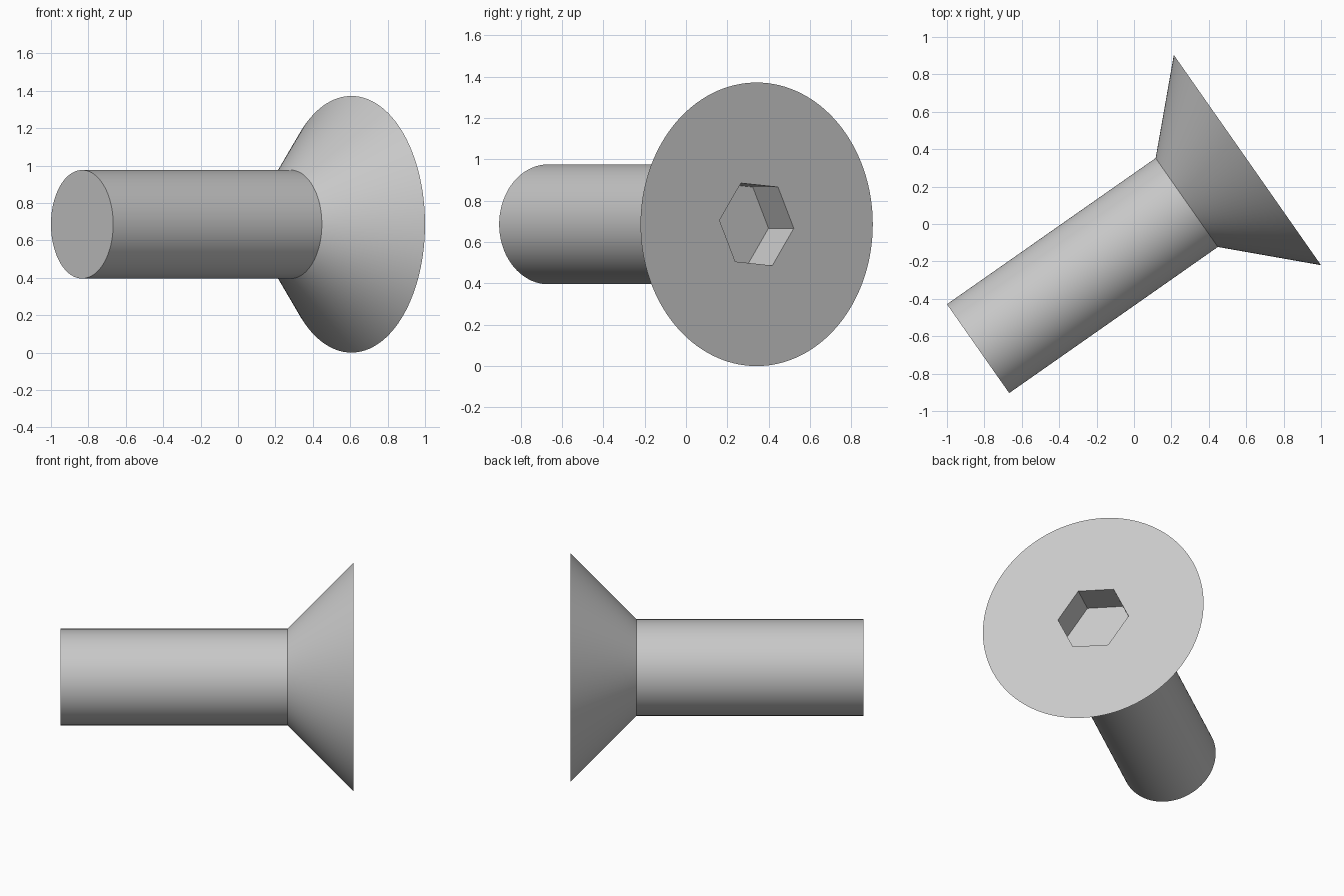
import bpy
import bmesh
from math import cos, sin, pi, radians
from mathutils import Matrix, Vector

default = bpy.data.objects.get("Cube")
if default:
    bpy.data.objects.remove(default, do_unlink=True)

# Main dimensions
SHANK_R, HEAD_R, LENGTH = 0.29, 0.686, 1.758
HEAD_H = HEAD_R - SHANK_R          # 45 degree countersink
SOCKET_R, SOCKET_DEPTH = 0.22, 0.213
TILT = radians(35)

steel = bpy.data.materials.new("steel grey")
steel.use_nodes = True
GREY = (0.58, 0.58, 0.58, 1)
steel.diffuse_color = GREY
steel.node_tree.nodes["Principled BSDF"].inputs["Base Color"].default_value = GREY


def turned(name, profile, sides, start=0.0):
    """Closed solid made of rings (radius, height) about the local z axis."""
    bm = bmesh.new()
    rings = []
    for r, z in profile:
        angles = [start + 2 * pi * i / sides for i in range(sides)]
        rings.append([bm.verts.new((r * cos(a), r * sin(a), z)) for a in angles])
    for low, high in zip(rings, rings[1:]):
        for i in range(sides):
            j = (i + 1) % sides
            bm.faces.new((low[i], low[j], high[j], high[i]))
    bm.faces.new(rings[0][::-1])
    bm.faces.new(rings[-1])
    mesh = bpy.data.meshes.new(name)
    bm.to_mesh(mesh)
    bm.free()
    mesh.materials.append(steel)
    obj = bpy.data.objects.new(name, mesh)
    bpy.context.collection.objects.link(obj)
    return obj


# Shank and countersunk head
screw = turned("countersunk_screw",
               [(SHANK_R, 0), (SHANK_R, LENGTH - HEAD_H), (HEAD_R, LENGTH)], 128)

# Hexagonal drive socket
cutter = turned("socket_cutter",
                [(SOCKET_R, LENGTH - SOCKET_DEPTH), (SOCKET_R, LENGTH + 0.2)],
                6, radians(-5))
cutter.hide_render = True

cut = screw.modifiers.new("hex_socket", "BOOLEAN")
cut.operation = "DIFFERENCE"
cut.solver = "EXACT"
cut.object = cutter

bpy.ops.object.select_all(action="DESELECT")
screw.select_set(True)
bpy.context.view_layer.objects.active = screw
bpy.ops.object.modifier_apply(modifier=cut.name)
bpy.data.objects.remove(cutter, do_unlink=True)
bpy.ops.object.shade_smooth_by_angle(angle=radians(30))

# Lay the screw down, its axis turned in the ground plane
c, s = cos(TILT), sin(TILT)
axes = Matrix(((-s, 0, c), (c, 0, s), (0, 1, 0))).to_4x4()
tail = Vector((-1 + SHANK_R * s, -0.904 + SHANK_R * c, HEAD_R))
screw.matrix_world = Matrix.Translation(tail) @ axes
